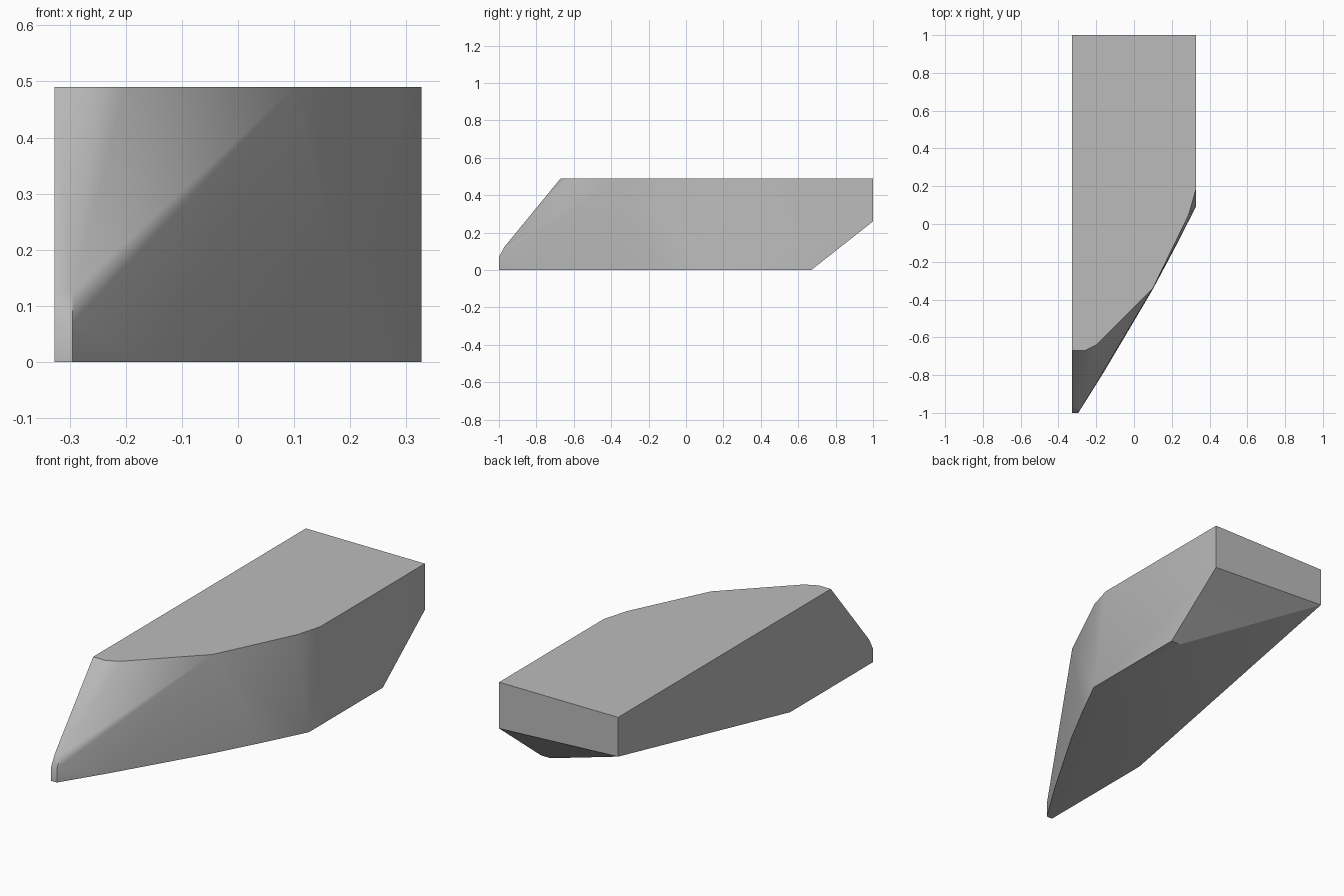
import bpy
import bmesh
import math

cube = bpy.data.objects.get("Cube")
if cube:
    bpy.data.objects.remove(cube, do_unlink=True)

INNER, OUTER, TOP = -0.327, 0.327, 0.49

grey = bpy.data.materials.new("plain grey")
grey.use_nodes = True
colour = (0.5, 0.5, 0.5, 1)
grey.diffuse_color = colour
grey.node_tree.nodes["Principled BSDF"].inputs["Base Color"].default_value = colour

# Deck outline, from the stern round to the bow
deck = [(INNER, 1), (OUTER, 1), (OUTER, 0.18), (0.29, 0.05), (0.1, -0.34),
        (-0.2, -0.64), (-0.26, -0.67), (INNER, -0.67)]
# Flat keel outline
keel = [(OUTER, 0.67), (0.275, 0.67), (INNER, -0.35), (INNER, -1), (-0.295, -1),
        (-0.16, -0.785), (0.1, -0.345), (0.22, -0.12), (OUTER, 0.09)]
# Narrow stem strip: y and z of its two upper steps
stem = [(-1, 0.07), (-0.97, 0.125)]
# Lower corners of the stern plate
stern = [(OUTER, 1, 0.26), (INNER, 1, 0.295)]

points = [(x, y, TOP) for x, y in deck] + [(x, y, 0) for x, y in keel] + stern
points += [(x, y, z) for x in (INNER, -0.295) for y, z in stem]

# Wrap the outlines in one convex skin
bm = bmesh.new()
for p in points:
    bm.verts.new(p)
bmesh.ops.convex_hull(bm, input=bm.verts[:])
bmesh.ops.dissolve_limit(bm, angle_limit=math.radians(0.5),
                         verts=bm.verts[:], edges=bm.edges[:])
bmesh.ops.recalc_face_normals(bm, faces=bm.faces[:])
mesh = bpy.data.meshes.new("half_hull")
bm.to_mesh(mesh)
bm.free()
mesh.materials.append(grey)

hull = bpy.data.objects.new("half_hull", mesh)
bpy.context.collection.objects.link(hull)
bpy.ops.object.select_all(action="DESELECT")
hull.select_set(True)
bpy.context.view_layer.objects.active = hull
bpy.ops.object.shade_smooth_by_angle(angle=math.radians(30))
